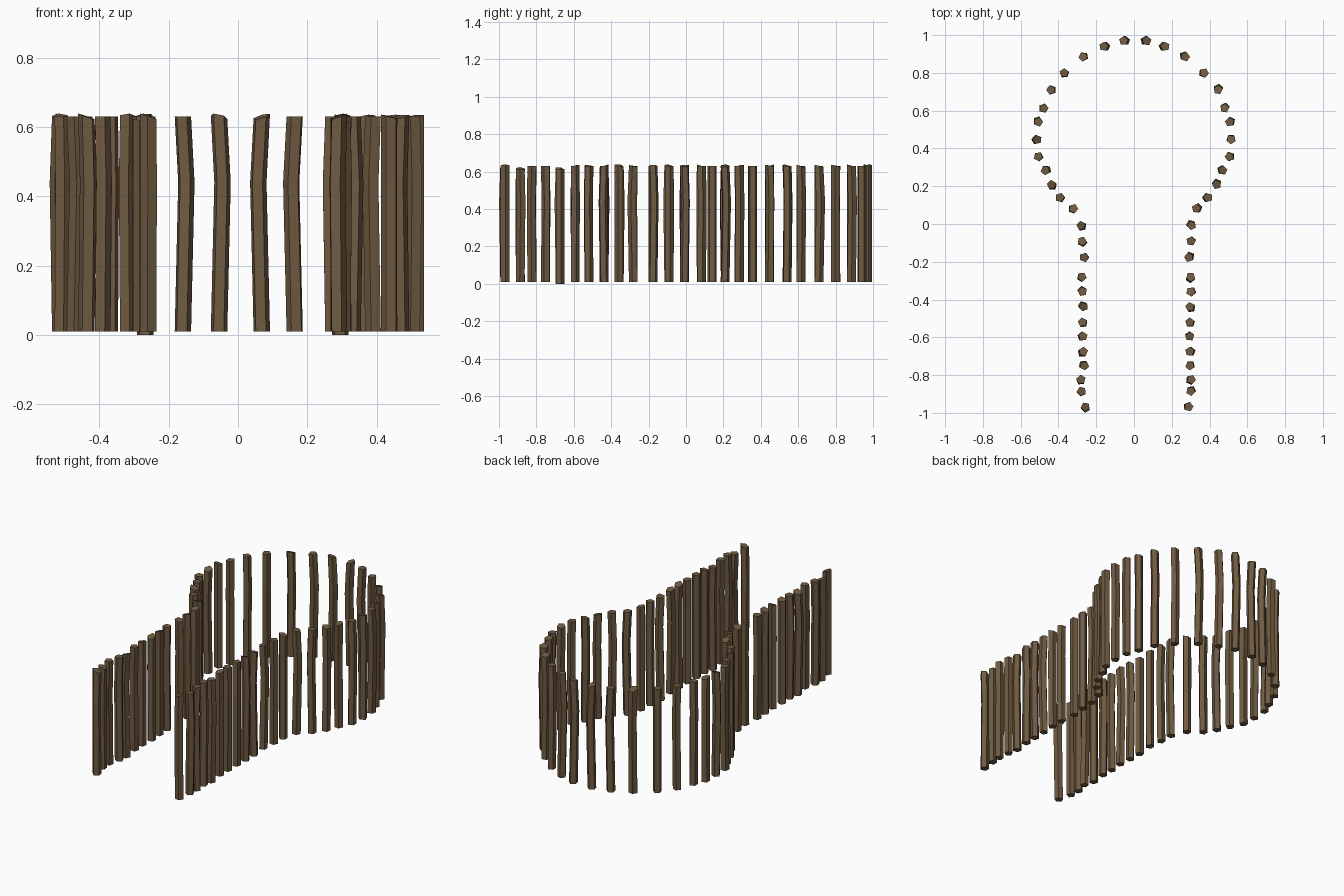
import bpy, bmesh, math, random
from mathutils import Vector

if "Cube" in bpy.data.objects:
    bpy.data.objects.remove(bpy.data.objects["Cube"])

random.seed(4)
wood = bpy.data.materials.new("weathered brown wood")
wood.diffuse_color = (0.16, 0.103, 0.053, 1)
wood.use_nodes = True
wood.node_tree.nodes["Principled BSDF"].inputs["Base Color"].default_value = wood.diffuse_color

# Keyhole plan, back to front: y of the pair, x of the right post, x of the left post
ROWS = [
    (.97, .068, -.055), (.94, .165, -.16), (.885, .272, -.27), (.80, .372, -.37),
    (.71, .445, -.44), (.613, .48, -.477), (.54, .506, -.506), (.447, .514, -.512),
    (.357, .505, -.507), (.284, .47, -.47), (.208, .438, -.437), (.14, .392, -.393),
    (.082, .33, -.32), (-.008, .305, -.28), (-.091, .301, -.275), (-.177, .29, -.265),
    (-.28, .30, -.275), (-.358, .30, -.273), (-.438, .296, -.267), (-.52, .295, -.273),
    (-.595, .295, -.27), (-.675, .295, -.268), (-.75, .296, -.262), (-.823, .303, -.28),
    (-.885, .30, -.278), (-.968, .29, -.258),
]
SIDES, RADIUS = 5, 0.025


def add_post(bm, x, y, base, top, bend):
    """One five-sided stake with a slight kink and a crooked cut top."""
    turn = random.uniform(0, math.tau)
    cut = random.uniform(0, math.tau)
    slope = random.choice((0, 0, .006, .009))
    rings = []
    for z, off, k in ((base, Vector((0, 0)), 0), (.44, bend, 0), (top, Vector((0, 0)), slope)):
        ring = []
        for i in range(SIDES):
            a = turn + math.tau * i / SIDES
            ring.append(bm.verts.new((x + off.x + RADIUS * math.cos(a),
                                      y + off.y + RADIUS * math.sin(a),
                                      z + k * math.cos(a - cut))))
        rings.append(ring)
    for lo, hi in zip(rings, rings[1:]):
        for i in range(SIDES):
            j = (i + 1) % SIDES
            bm.faces.new((lo[i], lo[j], hi[j], hi[i]))
    bm.faces.new(rings[0][::-1])
    bm.faces.new(rings[-1])


def build_row(name, column):
    bm = bmesh.new()
    for n, row in enumerate(ROWS):
        x, y = row[column], row[0]
        if n < 2:      # the back stakes kink towards the middle
            bend = Vector((-math.copysign(.01, x), 0))
        else:
            a = random.uniform(0, math.tau)
            bend = Vector((math.cos(a), math.sin(a))) * random.uniform(.003, .009)
        base = 0 if n == 21 else .01
        top = .615 if n in (21, 24) else .63
        add_post(bm, x, y, base, top, bend)
    mesh = bpy.data.meshes.new(name)
    bm.to_mesh(mesh)
    bm.free()
    mesh.materials.append(wood)
    bpy.context.collection.objects.link(bpy.data.objects.new(name, mesh))


# Right and left halves of the palisade
build_row("right_stakes", 1)
build_row("left_stakes", 2)
